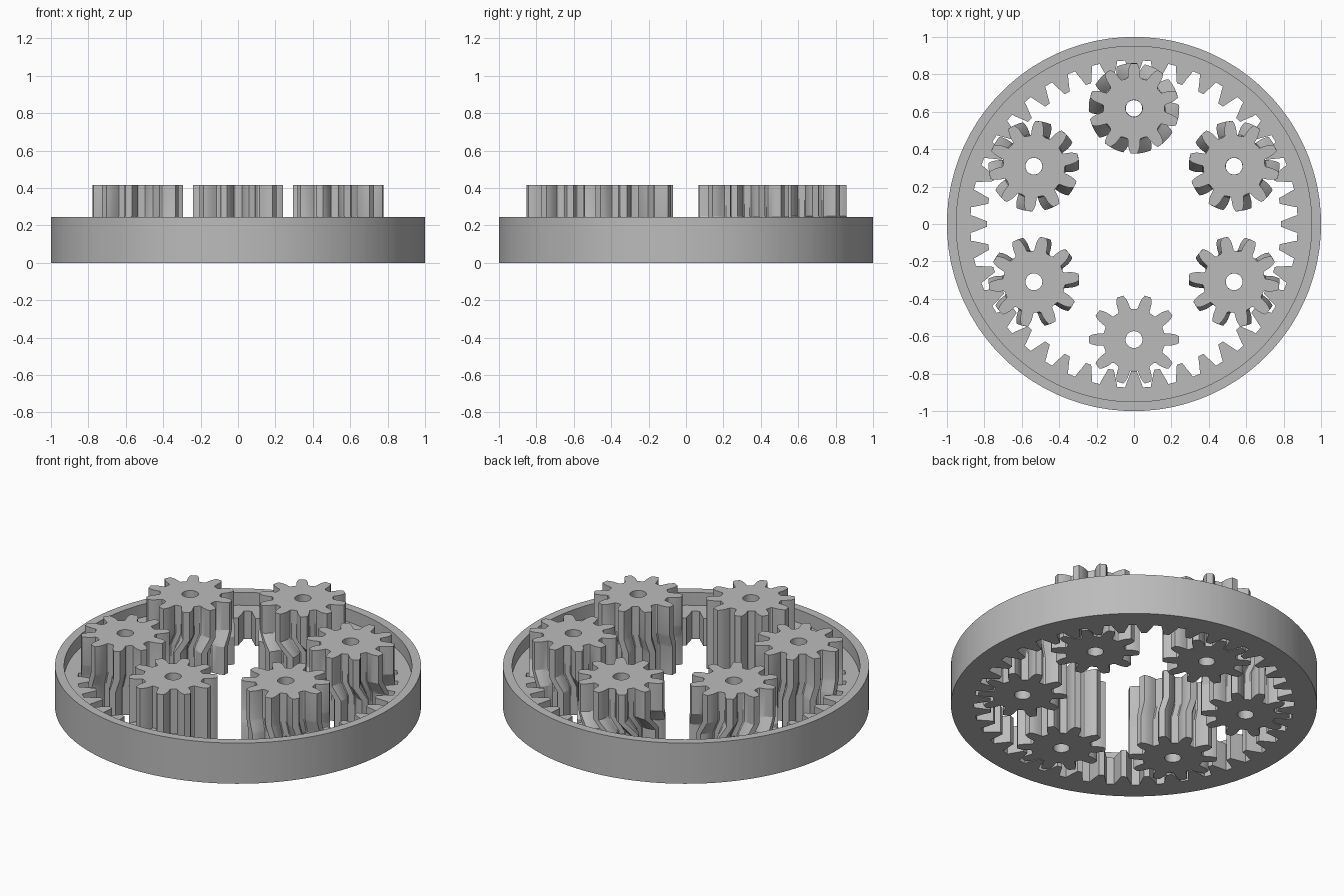
import bpy
import bmesh
from math import sin, cos, radians

cube = bpy.data.objects.get("Cube")
if cube:
    bpy.data.objects.remove(cube, do_unlink=True)

grey = bpy.data.materials.new("plain grey")
grey.use_nodes = True
colour = (0.5, 0.5, 0.5, 1)
grey.diffuse_color = colour
grey.node_tree.nodes["Principled BSDF"].inputs["Base Color"].default_value = colour

FLOOR, RIM_TOP = 0.167, 0.245          # ring gear face and lip
TWIST_END, PLANET_TOP = 0.25, 0.417    # planet upper section
ORBIT, PLANET_TEETH, RING_TEETH = 0.618, 10, 40


def tooth_loop(teeth, flank):
    """Polar outline (angle, radius) repeating one tooth, flank from root to tip."""
    tooth = [(-a, r) for a, r in flank] + [(a, r) for a, r in reversed(flank)]
    return [(k * 360 / teeth + a, r) for k in range(teeth) for a, r in tooth]


def round_loop(outline, radius):
    return [(a, radius) for a, _ in outline]


def loft(name, layers, location=(0, 0, 0)):
    """Join (outline, height, twist) layers into a closed tube-like solid."""
    bm = bmesh.new()
    loops = [[bm.verts.new((r * cos(radians(a + turn)), r * sin(radians(a + turn)), z))
              for a, r in outline] for outline, z, turn in layers]
    for i, low in enumerate(loops):
        high = loops[(i + 1) % len(loops)]
        for j in range(len(low)):
            k = (j + 1) % len(low)
            bm.faces.new((low[j], low[k], high[k], high[j]))
    bmesh.ops.recalc_face_normals(bm, faces=bm.faces)
    mesh = bpy.data.meshes.new(name)
    bm.to_mesh(mesh)
    bm.free()
    mesh.materials.append(grey)
    obj = bpy.data.objects.new(name, mesh)
    obj.location = location
    bpy.context.collection.objects.link(obj)
    bpy.ops.object.select_all(action="DESELECT")
    obj.select_set(True)
    bpy.context.view_layer.objects.active = obj
    bpy.ops.object.shade_smooth_by_angle(angle=radians(25))
    return obj


# Outer ring with inward teeth and a raised lip
teeth = tooth_loop(RING_TEETH, [(3.1, 0.875), (2.65, 0.85), (1.9, 0.82), (1.1, 0.787)])
wall, lip = round_loop(teeth, 1.0), round_loop(teeth, 0.95)
loft("ring_gear", [(teeth, 0, 0), (teeth, FLOOR, 0), (lip, FLOOR, 0),
                   (lip, RIM_TOP, 0), (wall, RIM_TOP, 0), (wall, 0, 0)])

# Six planets, each with its upper teeth turned a step further than the last
gear = tooth_loop(PLANET_TEETH, [(13, 0.165), (11, 0.17), (10, 0.185),
                                 (8.6, 0.206), (6.5, 0.226), (4.2, 0.242)])
bore = round_loop(gear, 0.045)
STEPS = 6
for i, step in enumerate((0, -1, -2, -3, 2, 1)):
    turn = step * 6
    angle = radians(270 + 60 * i)
    layers = [(bore, 0, 0), (gear, 0, 0)]
    for s in range(STEPS + 1):
        t = s / STEPS
        layers.append((gear, FLOOR + (TWIST_END - FLOOR) * t, turn * t))
    layers += [(gear, PLANET_TOP, turn), (bore, PLANET_TOP, turn)]
    loft(f"planet_gear_{i + 1}", layers, (ORBIT * cos(angle), ORBIT * sin(angle), 0))
